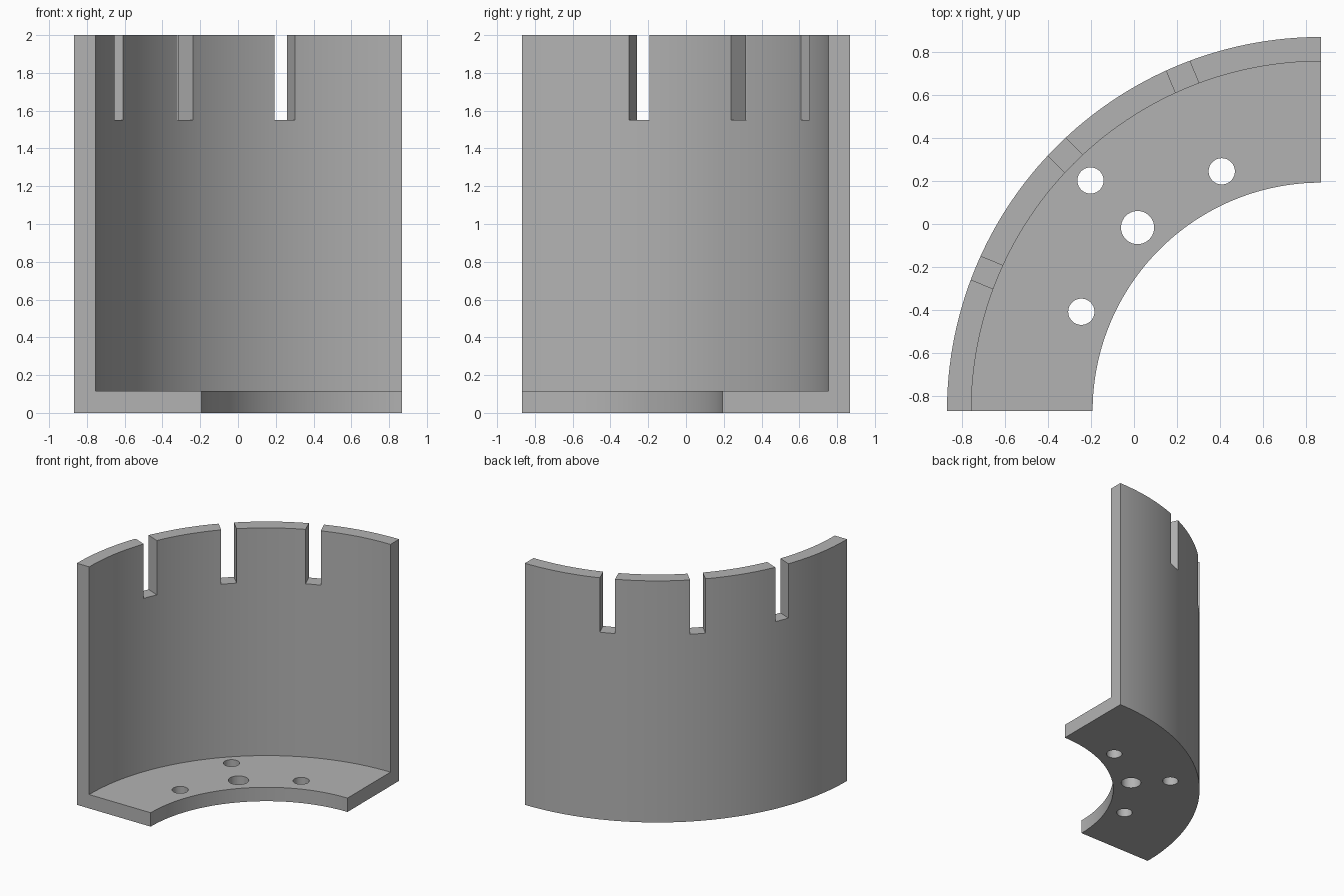
import bpy, bmesh
from math import pi, cos, sin, radians
from mathutils import Matrix, Vector

cube = bpy.data.objects.get("Cube")
if cube:
    bpy.data.objects.remove(cube, do_unlink=True)

R_OUT, R_WALL, R_IN = 1.736, 1.623, 1.06
FLOOR, HEIGHT, SLOT_Z = 0.115, 2.0, 1.55
AXIS = Vector((R_OUT / 2, -R_OUT / 2, 0))

gray = bpy.data.materials.new("plain gray")
gray.use_nodes = True
color = (0.45, 0.45, 0.45, 1)
gray.diffuse_color = color
gray.node_tree.nodes["Principled BSDF"].inputs["Base Color"].default_value = color


def make_object(name, bm):
    bmesh.ops.recalc_face_normals(bm, faces=bm.faces[:])
    mesh = bpy.data.meshes.new(name)
    bm.to_mesh(mesh)
    bm.free()
    mesh.materials.append(gray)
    obj = bpy.data.objects.new(name, mesh)
    bpy.context.collection.objects.link(obj)
    return obj


def polar(radius, degrees, z):
    a = radians(degrees)
    return AXIS + Vector((radius * cos(a), radius * sin(a), z))


# Quarter ring: L-shaped section swept around the corner axis
bm = bmesh.new()
section = [(R_IN, 0), (R_OUT, 0), (R_OUT, HEIGHT), (R_WALL, HEIGHT),
           (R_WALL, FLOOR), (R_IN, FLOOR)]
start = bm.faces.new([bm.verts.new(polar(r, 90, z)) for r, z in section])
cap = start.copy()
bmesh.ops.spin(bm, geom=[cap] + cap.edges[:] + cap.verts[:], cent=AXIS,
               axis=(0, 0, 1), angle=pi / 2, steps=64, use_duplicate=False)
bmesh.ops.remove_doubles(bm, verts=bm.verts[:], dist=1e-5)
bracket = make_object("quarter_ring_bracket", bm)

# Cutters: three radial slots in the rim, four holes in the floor
bm = bmesh.new()
for angle in (112.5, 135, 157.5):
    place = (Matrix.Translation(polar((R_OUT + R_WALL) / 2, angle, SLOT_Z + 0.5))
             @ Matrix.Rotation(radians(angle), 4, 'Z')
             @ Matrix.Diagonal((0.4, 0.117, 1, 1)))
    bmesh.ops.create_cube(bm, size=1, matrix=place)
for radius, angle, size in ((1.204, 112.5, 0.061), (1.204, 157.5, 0.061),
                            (1.513, 135, 0.061), (1.204, 135, 0.077)):
    bmesh.ops.create_cone(bm, cap_ends=True, segments=40, radius1=size,
                          radius2=size, depth=0.4,
                          matrix=Matrix.Translation(polar(radius, angle, FLOOR / 2)))
cutter = make_object("slot_and_hole_cutter", bm)
cutter.hide_render = True

cut = bracket.modifiers.new("cuts", 'BOOLEAN')
cut.operation = 'DIFFERENCE'
cut.solver = 'EXACT'
cut.object = cutter
bpy.ops.object.select_all(action='DESELECT')
bpy.context.view_layer.objects.active = bracket
bracket.select_set(True)
bpy.ops.object.modifier_apply(modifier=cut.name)
bpy.data.objects.remove(cutter, do_unlink=True)
bpy.ops.object.shade_smooth_by_angle(angle=radians(30))
